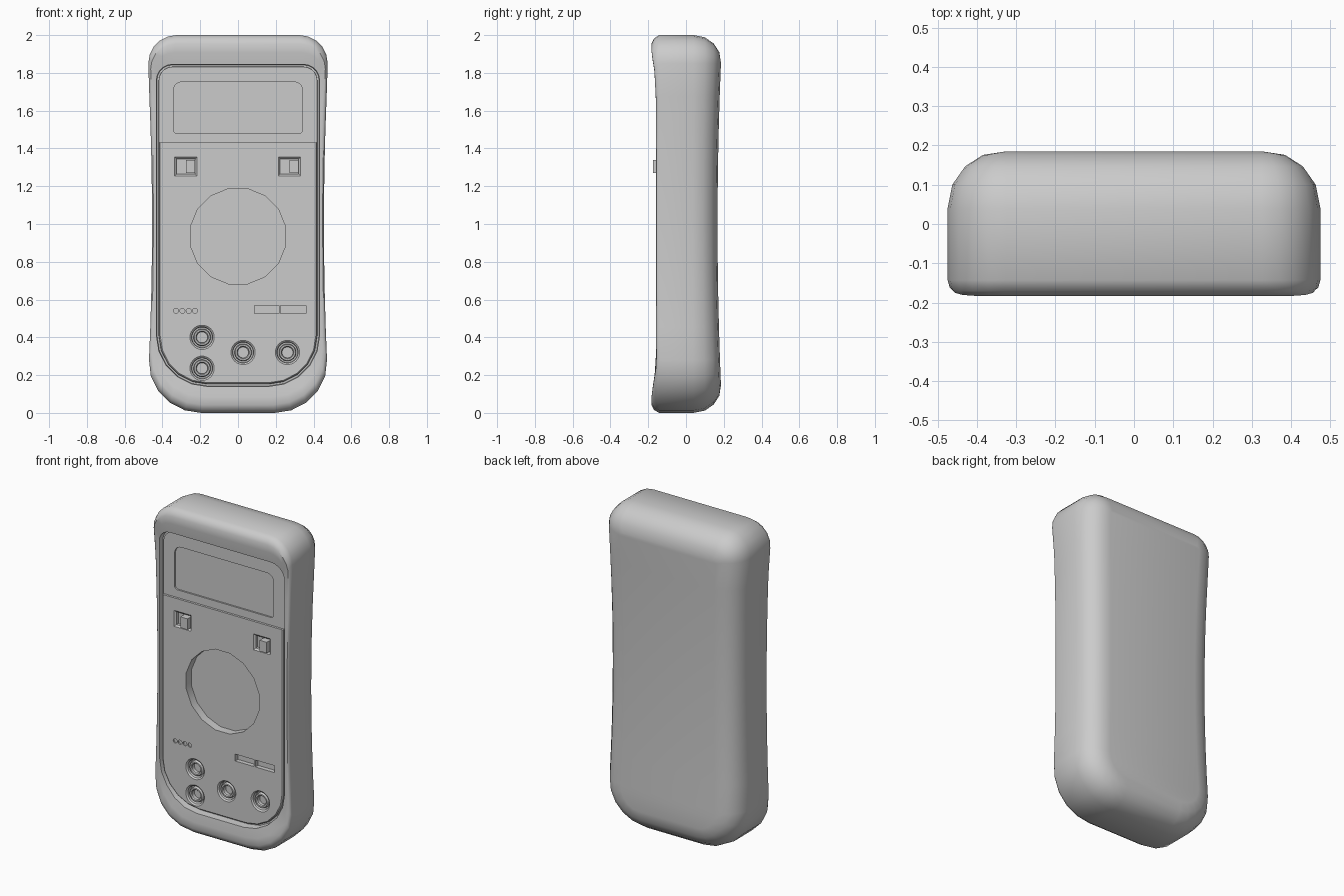
import bpy, bmesh, math

if "Cube" in bpy.data.objects:
    bpy.data.objects.remove(bpy.data.objects["Cube"])


def outline(w, top, bot, rt, rb, waist=0.0, nc=5, ns=9):
    """Mirrored rounded outline in x/z; point i pairs with point N-1-i."""
    half = []
    for k in range(nc + 1):
        a = math.radians(90 - 90 * k / nc)
        half.append((w - rt + rt * math.cos(a), top - rt + rt * math.sin(a)))
    z0, z1 = top - rt, bot + rb
    half += [(w, z0 + (z1 - z0) * k / ns) for k in range(1, ns)]
    for k in range(nc + 1):
        a = math.radians(-90 * k / nc)
        half.append((w - rb + rb * math.cos(a), bot + rb + rb * math.sin(a)))
    half = [(x - waist * max(0, 1 - ((z - 1) / 0.8) ** 2) * x / w, z) for x, z in half]
    return half + [(-x, z) for x, z in reversed(half)]


def circle(cx, cz, r, n):
    pts = []
    for k in range(n):
        a = math.pi / 2 - 2 * math.pi * (k + 0.5) / n
        pts.append((cx + r * math.cos(a), cz + r * math.sin(a)))
    return pts


def rect(x0, x1, z0, z1):
    return [(x1, z1), (x1, z0), (x0, z0), (x0, z1)]


def at(pts, y):
    return [(x, y, z) for x, z in pts]


def loft(name, rings, strips=False):
    """Closed solid through equal-length rings."""
    bm = bmesh.new()
    vs = [[bm.verts.new(p) for p in r] for r in rings]
    n = len(rings[0])
    for a, b in zip(vs, vs[1:]):
        for i in range(n):
            j = (i + 1) % n
            bm.faces.new((a[i], a[j], b[j], b[i]))
    if strips:
        a = vs[0]
        for i in range(n // 2 - 1):
            bm.faces.new((a[i], a[i + 1], a[n - 2 - i], a[n - 1 - i]))
    else:
        bm.faces.new(vs[0])
    bm.faces.new(vs[-1])
    bmesh.ops.recalc_face_normals(bm, faces=bm.faces)
    me = bpy.data.meshes.new(name)
    bm.to_mesh(me)
    bm.free()
    ob = bpy.data.objects.new(name, me)
    bpy.context.collection.objects.link(ob)
    return ob


def smooth(ob, angle=35):
    bpy.ops.object.select_all(action='DESELECT')
    ob.select_set(True)
    bpy.context.view_layer.objects.active = ob
    bpy.ops.object.shade_smooth_by_angle(angle=math.radians(angle))


def cut(ob, rings):
    c = loft("cutter", rings)
    c.hide_render = True
    m = ob.modifiers.new("cut", 'BOOLEAN')
    m.operation, m.solver, m.object = 'DIFFERENCE', 'EXACT', c
    bpy.context.view_layer.objects.active = ob
    bpy.ops.object.modifier_apply(modifier=m.name)
    bpy.data.objects.remove(c)


def shell(d):
    return outline(0.475 - d, 2 - d, d, max(0.15 - d, 0.02), 0.28 - d, 0.02)


def panel(d):
    return outline(0.432 - d, 1.845 - d, 0.14 + d, 0.085 - d, 0.27 - d)


def lip(z):
    t = min(1, max(0, (abs(z - 1) - 0.72) / 0.22))
    return t * t * (3 - 2 * t)


# Case: rounded waisted back, flared front lip, groove and front panel
FRONT = -0.152
rings = []
for d, y in ((0.145, 0.185), (0.09, 0.176), (0.045, 0.147), (0.012, 0.1), (0, 0.04)):
    rings.append([(x, y - 0.018 * max(0, 1 - ((z - 1) / 0.85) ** 2) * y / 0.185, z)
                  for x, z in shell(d)])
outer, inner = shell(0), panel(0)
for t, flat, raised in ((0, -0.14, -0.143), (0.12, -0.15, -0.17), (0.3, -0.156, -0.183),
                        (0.6, -0.158, -0.183), (1, -0.158, -0.183)):
    ring = []
    for (xo, zo), (xi, zi) in zip(outer, inner):
        x, z = xo + (xi - xo) * t, zo + (zi - zo) * t
        ring.append((x, flat + (raised - flat) * lip(z), z))
    rings.append(ring)
for d, y in ((0.003, -0.13), (0.012, -0.13), (0.014, -0.146), (0.02, FRONT)):
    rings.append(at(panel(d), y))
case = loft("case", rings, strips=True)

# Display plate step and window recess
step = outline(0.424, 1.837, 1.432, 0.077, 0.002, ns=2)
cut(case, [at(step, -0.25), at(step, -0.138)])
win = outline(0.342, 1.752, 1.48, 0.045, 0.02, ns=2)
cut(case, [at(win, -0.25), at(win, -0.128)])

# Dial recess
dial = circle(0, 0.935, 0.257, 16)
cut(case, [at(dial, -0.25), at(dial, -0.1)])

# Slide switches: bevelled wells and knobs
for x0, side in ((-0.336, "left"), (0.212, "right")):
    a = rect(x0, x0 + 0.12, 1.253, 1.355)
    b = rect(x0 + 0.011, x0 + 0.109, 1.264, 1.344)
    cut(case, [at(a, -0.25), at(a, FRONT - 0.001), at(b, -0.143), at(b, -0.125)])
    knob = rect(x0 + 0.06, x0 + 0.109, 1.27, 1.338)
    loft(side + "_switch_knob", [at(knob, -0.175), at(knob, -0.12)])

# Slots and indicator dots
for x0, x1 in ((0.087, 0.218), (0.226, 0.36)):
    s = rect(x0, x1, 0.525, 0.568)
    cut(case, [at(s, -0.25), at(s, -0.125)])
for k in range(4):
    c = circle(-0.328 + 0.0335 * k, 0.54, 0.0135, 10)
    cut(case, [at(c, -0.25), at(c, -0.144)])

# Probe sockets: tapered recess with a raised collar
for k, (x, z) in enumerate(((-0.19, 0.4), (-0.19, 0.236), (0.027, 0.32), (0.262, 0.32))):
    cut(case, [at(circle(x, z, r, 20), y) for r, y in
               ((0.066, -0.25), (0.066, FRONT - 0.001), (0.056, -0.145), (0.054, -0.118))])
    collar = loft("socket_collar_%d" % (k + 1), [at(circle(x, z, r, 20), y) for r, y in
                  ((0.046, -0.11), (0.046, -0.14), (0.042, -0.146), (0.034, -0.146),
                   (0.029, -0.14), (0.029, -0.112))])
    smooth(collar)

smooth(case)
